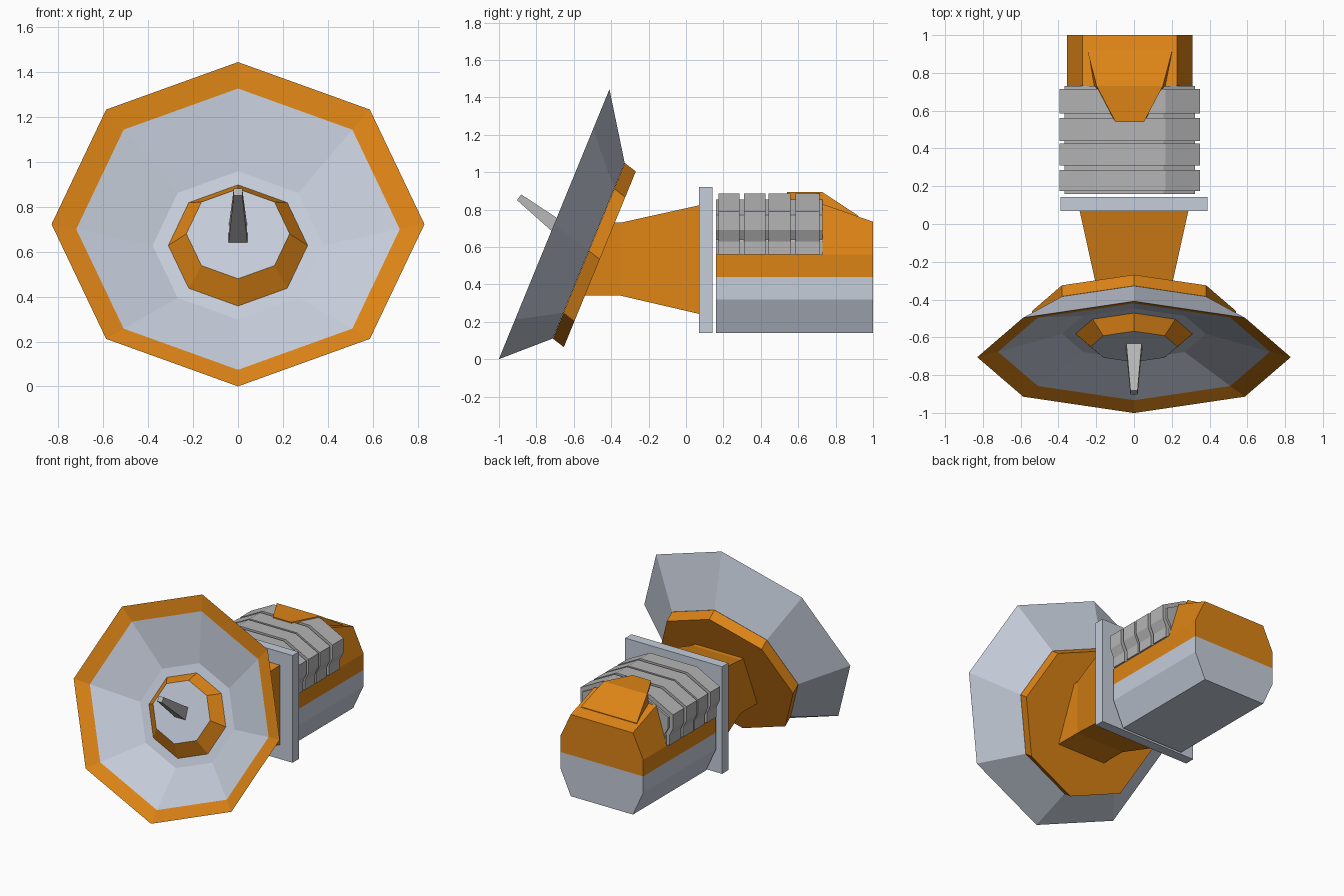
import bpy, bmesh, math
from mathutils import Vector

if "Cube" in bpy.data.objects:
    bpy.data.objects.remove(bpy.data.objects["Cube"])


def material(name, color):
    m = bpy.data.materials.new(name)
    m.diffuse_color = color
    m.use_nodes = True
    m.node_tree.nodes["Principled BSDF"].inputs["Base Color"].default_value = m.diffuse_color
    return m


ORANGE = material("orange_paint", (0.72, 0.23, 0.008, 1))
PALE = material("pale_metal", (0.56, 0.61, 0.70, 1))
GREY = material("plain_grey", (0.46, 0.46, 0.46, 1))
CX = -0.0225  # the engine body sits slightly off centre


def loft(name, rings, mats, bands=None, caps=(0, 0)):
    """Skin equal-length point rings; bands(i, j) picks a material per face."""
    bm = bmesh.new()
    vr = [[bm.verts.new(p) for p in ring] for ring in rings]
    n = len(rings[0])
    for i in range(len(vr) - 1):
        for j in range(n):
            k = (j + 1) % n
            f = bm.faces.new((vr[i][j], vr[i][k], vr[i + 1][k], vr[i + 1][j]))
            f.material_index = bands(i, j) if bands else 0
    for ring, c in ((vr[0], caps[0]), (vr[-1], caps[1])):
        bm.faces.new(ring).material_index = c
    bmesh.ops.recalc_face_normals(bm, faces=bm.faces[:])
    me = bpy.data.meshes.new(name)
    bm.to_mesh(me)
    bm.free()
    ob = bpy.data.objects.new(name, me)
    bpy.context.collection.objects.link(ob)
    for m in mats:
        me.materials.append(m)
    return ob


# Tilted dish: rings slide along a leaning axis
UP = Vector((0, 0.379, 0.925))
BACK = Vector((0, 0.793, -0.609))
RIM = Vector((0, -0.705, 0.722))


def dish_ring(t, r):
    c = RIM + BACK * t
    return [c + Vector((r * math.sin(a), 0, 0)) + UP * (0.94 * r * math.cos(a))
            for a in (i * math.pi / 4 for i in range(8))]


# Dish with raised orange hub and orange rim
profile = [(0.07, 0.23), (0.155, 0.31), (0.155, 0.38), (0.036, 0.72),
           (0.0, 0.83), (0.233, 0.54)]
loft("dish", [dish_ring(*p) for p in profile], [PALE, ORANGE],
     lambda i, j: 1 if i in (0, 3) else 0)
loft("dish_back_plate", [dish_ring(0.234, 0.54), dish_ring(0.308, 0.54)], [ORANGE])

# Tapered feed prong in the dish centre
SIDE = Vector((0, 0.609, 0.793))


def prong_ring(t, h):
    c = RIM + BACK * t
    return [c + Vector((sx * h, 0, 0)) + SIDE * (sz * h)
            for sx, sz in ((-1, -1), (1, -1), (1, 1), (-1, 1))]


loft("feed_prong", [prong_ring(0.08, 0.042), prong_ring(-0.236, 0.019)], [GREY])


# Arm between dish and mounting plate
def box_ring(hw, low, high):
    return [(-hw, *low), (hw, *low), (hw, *high), (-hw, *high)]


loft("arm", [box_ring(0.29, (0.08, 0.24), (0.08, 0.825)),
             box_ring(0.195, (-0.35, 0.34), (-0.35, 0.73)),
             box_ring(0.195, (-0.55, 0.34), (-0.39, 0.73))], [ORANGE])

# Square mounting plate
loft("mounting_plate", [box_ring(0.39, (y, 0.14), (y, 0.92)) for y in (0.07, 0.142)],
     [PALE])


# Body sections, mirrored about the body centre
def section(y, half):
    pts = [(CX + x, y, z) for x, z in half]
    return pts + [(CX - x, y, z) for x, z in reversed(half)]


def prism(name, half, y0, y1, mat):
    return loft(name, [section(y0, half), section(y1, half)], [mat])


prism("lower_hull", [(0.25, 0.14), (0.333, 0.32), (0.333, 0.44)], 0.16, 1.0, PALE)
prism("side_band", [(0.333, 0.44), (0.333, 0.56)], 0.16, 1.0, ORANGE)

# Sloping rear cover
loft("rear_cover", [section(y, [(0.333, 0.56), (0.25, z)])
                    for y, z in ((0.73, 0.83), (1.0, 0.735))], [ORANGE])

# Ribbed cooling block
core = [(0.32, 0.56), (0.32, 0.63), (0.315, 0.64), (0.345, 0.69), (0.345, 0.77), (0.18, 0.855)]
rib = [(0.345, 0.56), (0.345, 0.63), (0.373, 0.69), (0.373, 0.79), (0.19, 0.885)]
prism("rib_core", core, 0.16, 0.73, GREY)
for n, (y0, y1) in enumerate([(0.175, 0.285), (0.31, 0.425), (0.44, 0.56), (0.585, 0.715)]):
    prism(f"cooling_rib_{n + 1}", rib, y0, y1, GREY)

# Top scoop overhanging the ribs and running down into the rear cover
loft("top_scoop", [section(0.54, [(0.075, 0.86), (0.075, 0.893)]),
                   section(0.73, [(0.19, 0.82), (0.175, 0.893)]),
                   section(0.92, [(0.225, 0.74), (0.225, 0.768)])], [ORANGE])
